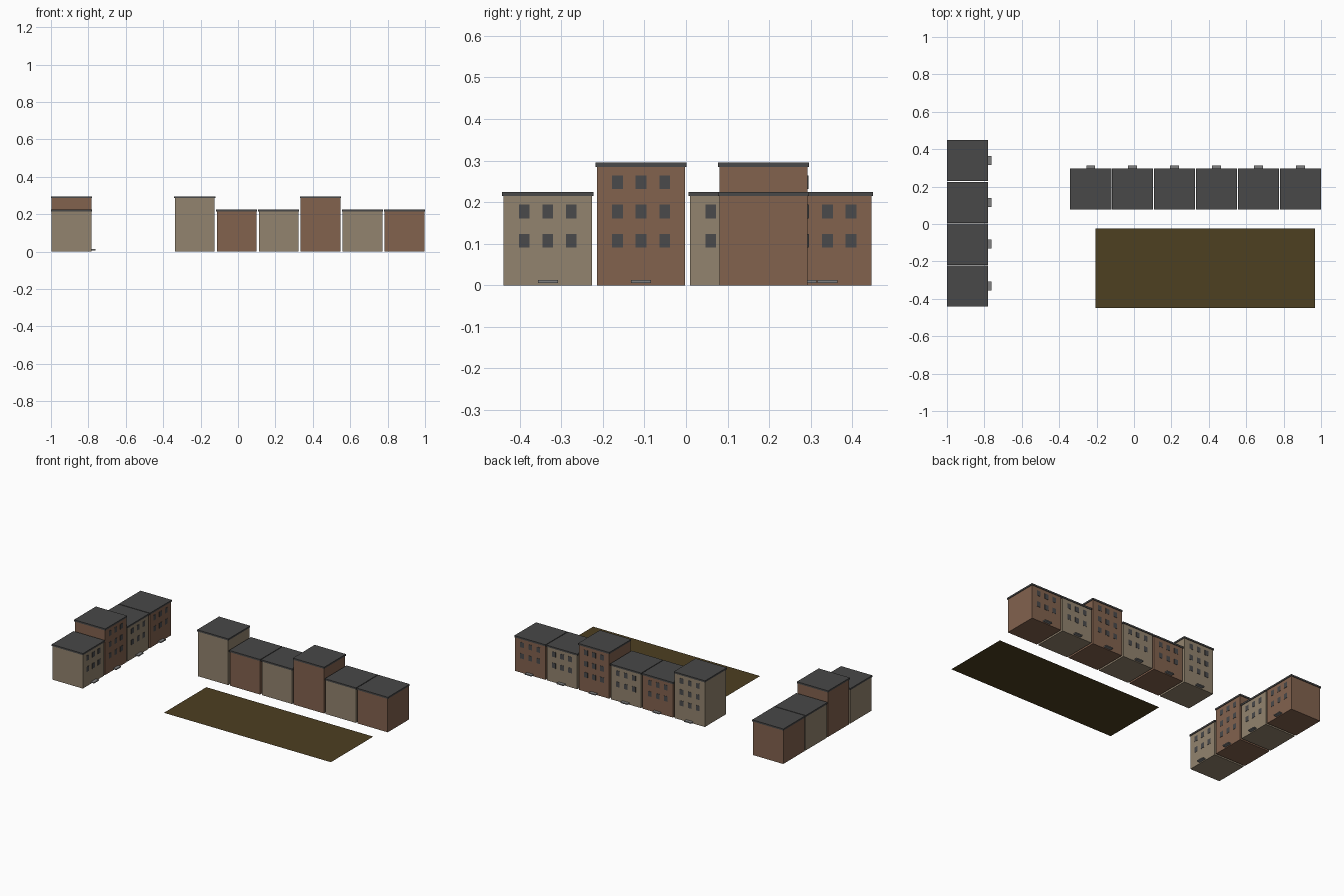
import bpy
from mathutils import Matrix

if "Cube" in bpy.data.objects:
    bpy.data.objects.remove(bpy.data.objects["Cube"])


def material(name, rgb):
    m = bpy.data.materials.new(name)
    m.diffuse_color = (*rgb, 1)
    m.use_nodes = True
    m.node_tree.nodes["Principled BSDF"].inputs["Base Color"].default_value = m.diffuse_color
    return m


TAN = material("tan plaster", (0.287, 0.227, 0.156))
BRICK = material("brown brick", (0.223, 0.122, 0.076))
ROOF = material("dark roof", (0.065, 0.065, 0.065))
GLASS = material("dark window", (0.068, 0.068, 0.07))
STONE = material("grey step", (0.21, 0.21, 0.21))
SOIL = material("olive ground", (0.074, 0.050, 0.015))

WIDTH, ROOF_WIDTH, ROOF_H = 0.2125, 0.2195, 0.0105
STOREY, PITCH = 0.0708, 0.2243


def box(name, lo, hi, mat, place=Matrix()):
    """Axis-aligned box between two corners, moved by the house placement."""
    bpy.ops.mesh.primitive_cube_add(size=1)
    ob = bpy.context.object
    ob.name = name
    size = [b - a for a, b in zip(lo, hi)]
    mid = [(a + b) / 2 for a, b in zip(lo, hi)]
    ob.data.transform(place @ Matrix.Translation(mid) @ Matrix.Diagonal((*size, 1)))
    ob.data.materials.append(mat)
    return ob


def house(label, place, wall, floors):
    """House centred on its own origin, with its street side facing +y."""
    h, r = WIDTH / 2, ROOF_WIDTH / 2
    top = 0.002 + STOREY * floors
    box(label + "_walls", (-h, -h, 0), (h, h, top), wall, place)
    box(label + "_roof", (-r, -r, top), (r, r, top + ROOF_H), ROOF, place)
    box(label + "_doorstep", (-0.024, h, 0.006), (0.024, h + 0.021, 0.0125), STONE, place)
    # Upper floors carry three windows each
    for f in range(1, floors):
        z = 0.036 + STOREY * f
        for x in (-0.0567, 0, 0.0567):
            box(label + "_window", (x - 0.0128, h - 0.001, z - 0.0163),
                (x + 0.0128, h + 0.0015, z + 0.0163), GLASS, place)


# Long terrace, street side to the back
for i, floors in enumerate((4, 3, 3, 4, 3, 3)):
    place = Matrix.Translation((-0.2312 + i * PITCH, 0.1865, 0))
    house(f"long_terrace_house_{i + 1}", place, BRICK if i % 2 else TAN, floors)

# Short terrace, street side to the right
for i, floors in enumerate((3, 4, 3, 3)):
    place = (Matrix.Translation((-0.8903, -0.3325 + i * PITCH, 0))
             @ Matrix.Rotation(-1.5707963, 4, 'Z'))
    house(f"short_terrace_house_{i + 1}", place, BRICK if i % 2 else TAN, floors)

# Flat plot of ground in front of the long terrace
bpy.ops.mesh.primitive_plane_add(size=1)
plot = bpy.context.object
plot.name = "ground_plot"
plot.data.transform(Matrix.Translation((0.381, -0.237, 0.005))
                    @ Matrix.Diagonal((1.174, 0.426, 1, 1)))
plot.data.materials.append(SOIL)
